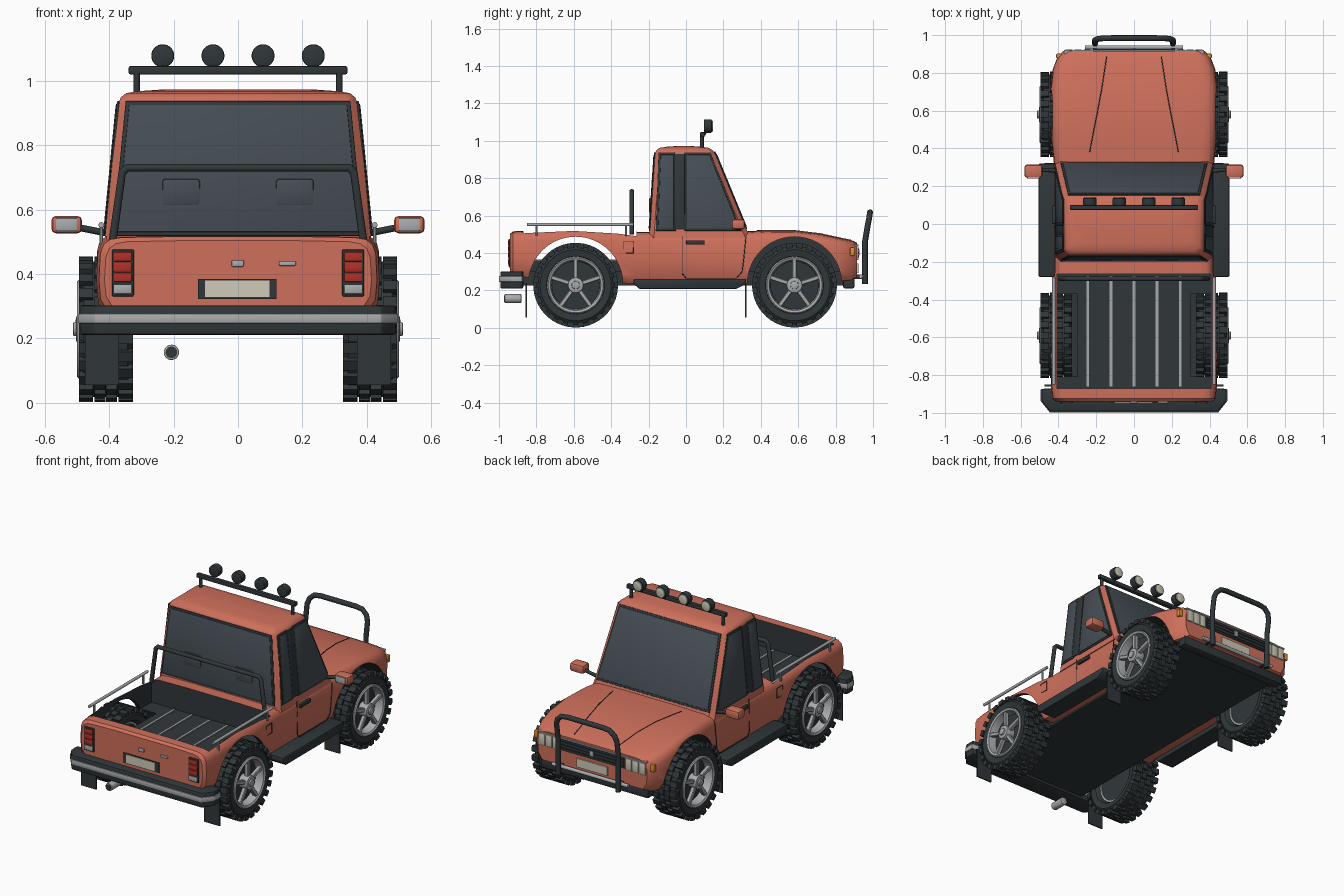
import bpy, bmesh, math
from mathutils import Vector, Matrix

if "Cube" in bpy.data.objects:
    bpy.data.objects.remove(bpy.data.objects["Cube"])

def material(name, rgb):
    m = bpy.data.materials.new(name)
    m.diffuse_color = (*rgb, 1)
    m.use_nodes = True
    m.node_tree.nodes["Principled BSDF"].inputs["Base Color"].default_value = m.diffuse_color
    return m

PAINT = material("paint", (0.62, 0.16, 0.105))
DARK = material("dark", (0.03, 0.038, 0.042))
GLASS = material("glass", (0.06, 0.075, 0.09))
METAL = material("metal", (0.4, 0.41, 0.42))
CREAM = material("cream", (0.62, 0.6, 0.48))
RED = material("red", (0.45, 0.03, 0.02))
AMBER = material("amber", (0.75, 0.3, 0.03))

def smooth(me, angle=35):
    me.shade_smooth()
    me.set_sharp_from_angle(angle=math.radians(angle))

def finish(name, bm, mat, bevel=0, seg=2):
    bmesh.ops.recalc_face_normals(bm, faces=bm.faces[:])
    if bevel:
        bmesh.ops.bevel(bm, geom=bm.edges[:], offset=bevel, segments=seg, affect='EDGES', profile=0.5)
    me = bpy.data.meshes.new(name)
    bm.to_mesh(me)
    bm.free()
    me.materials.append(mat)
    smooth(me)
    ob = bpy.data.objects.new(name, me)
    bpy.context.collection.objects.link(ob)
    return ob

def loft(name, rings, mat, bevel=0, seg=2, closed=False):
    bm = bmesh.new()
    vs = [[bm.verts.new(p) for p in r] for r in rings]
    n = len(vs[0])
    pairs = list(zip(vs, vs[1:])) + ([(vs[-1], vs[0])] if closed else [])
    for a, b in pairs:
        for i in range(n):
            bm.faces.new((a[i], a[(i + 1) % n], b[(i + 1) % n], b[i]))
    if not closed:
        bm.faces.new(vs[0])
        bm.faces.new(vs[-1])
    return finish(name, bm, mat, bevel, seg)

def box(name, lo, hi, mat, bevel=0):
    x0, x1 = sorted((lo[0], hi[0]))
    q = [(x0, lo[1]), (x1, lo[1]), (x1, hi[1]), (x0, hi[1])]
    return prism(name, q, 'z', lo[2], hi[2], mat, bevel)

def prism(name, pts, axis, lo, hi, mat, bevel=0):
    at = {'x': lambda a, b, h: (h, a, b), 'y': lambda a, b, h: (a, h, b), 'z': lambda a, b, h: (a, b, h)}[axis]
    return loft(name, [[at(a, b, h) for a, b in pts] for h in (lo, hi)], mat, bevel)

def rod(name, a, b, r, mat, bevel=0, n=24):
    a, b = Vector(a), Vector(b)
    q = (b - a).to_track_quat('Z', 'Y')
    ring = [q @ Vector((r * math.cos(t * math.tau / n), r * math.sin(t * math.tau / n), 0)) for t in range(n)]
    return loft(name, [[a + p for p in ring], [b + p for p in ring]], mat, bevel)

def lathe(name, prof, c, mat, n=48):
    # profile of (x offset, radius) spun round the wheel axle
    rings = [[(c[0] + x, c[1] + r * math.cos(k * math.tau / n), c[2] + r * math.sin(k * math.tau / n))
              for x, r in prof] for k in range(n)]
    return loft(name, rings, mat, closed=True)

def tube(name, pts, r, mat):
    cu = bpy.data.curves.new(name, 'CURVE')
    cu.dimensions = '3D'
    cu.bevel_depth = r
    cu.bevel_resolution = 3
    cu.use_fill_caps = True
    sp = cu.splines.new('POLY')
    sp.points.add(len(pts) - 1)
    for p, co in zip(sp.points, pts):
        p.co = (*co, 1)
    cu.materials.append(mat)
    ob = bpy.data.objects.new(name, cu)
    bpy.context.collection.objects.link(ob)

def slab(name, corners, mat, t, bevel=0.004):
    c = [Vector(p) for p in corners]
    n = (c[1] - c[0]).cross(c[3] - c[0]).normalized() * t
    return loft(name, [[p - n for p in c], [p + n for p in c]], mat, bevel)

# Lower body: stations of (y, half width, top z, bottom z)
ST = [(-0.94, 0.415, 0.500, 0.29), (-0.925, 0.432, 0.513, 0.28), (-0.85, 0.44, 0.515, 0.27), (-0.6, 0.443, 0.524, 0.25),
      (-0.36, 0.435, 0.515, 0.24), (-0.25, 0.422, 0.51, 0.235), (0.30, 0.422, 0.512, 0.235), (0.42, 0.435, 0.518, 0.24),
      (0.58, 0.443, 0.517, 0.25), (0.72, 0.442, 0.50, 0.25), (0.82, 0.43, 0.478, 0.25), (0.885, 0.405, 0.465, 0.255),
      (0.915, 0.375, 0.452, 0.27)]
def section(y, w, zt, zb):
    half = [(w - 0.03, zb), (w - 0.005, zb + 0.04), (w, 0.38), (w - 0.004, zt - 0.05), (w - 0.014, zt - 0.022),
            (w - 0.035, zt - 0.006), (w - 0.07, zt), (w * 0.45, zt + 0.003)]
    return [(x, y, z) for x, z in half] + [(-x, y, z) for x, z in reversed(half)]
body = loft("body", [section(*s) for s in ST], PAINT)
body.data.materials.append(DARK)
WY, WZ = (-0.59, 0.58), 0.228
cutters = [box("bed_cutter", (-0.408, -0.87, 0.36), (0.408, -0.265, 0.7), DARK)]
for y in WY:
    for s in (1, -1):
        cutters.append(rod("arch_cutter", (s * 0.30, y, 0.235), (s * 0.6, y, 0.235), 0.252, DARK, n=64))
for c in cutters:
    c.hide_render = True
    m = body.modifiers.new("cut", 'BOOLEAN')
    m.object, m.operation, m.solver, m.material_mode = c, 'DIFFERENCE', 'EXACT', 'TRANSFER'
me = bpy.data.meshes.new_from_object(body.evaluated_get(bpy.context.evaluated_depsgraph_get()))
body.modifiers.clear()
body.data = me
smooth(me)
for c in cutters:
    bpy.data.objects.remove(c)

# Bed floor strips and underside
for i in range(-2, 3):
    box("bed_strip", (i * 0.122 - 0.007, -0.86, 0.355), (i * 0.122 + 0.007, -0.275, 0.366), METAL)
box("undertray", (-0.33, -0.92, 0.225), (0.33, 0.87, 0.30), DARK)

# Cabin
def cab(z, y_in=0, x_in=0):
    t = (z - 0.5) / 0.46
    return 0.415 - 0.045 * t - x_in, -0.195 + 0.03 * t + y_in, 0.335 - 0.19 * t - y_in
rings = []
for z, ins in ((0.48, 0), (0.925, 0), (0.948, 0.006), (0.962, 0.022), (0.968, 0.06), (0.973, 0.13)):
    x, r, f = cab(z, ins, ins)
    c = 0.025
    q = [(x, r + c), (x, f - c), (x - c, f), (c - x, f), (-x, f - c), (-x, r + c), (c - x, r), (x - c, r)]
    rings.append([(a, b, z) for a, b in q])
loft("cabin", rings, PAINT)

# Windows: dark seal with glass just proud of it
def pane(name, f, grow=0.012):
    slab(name + "_seal", f(grow), DARK, 0.004, 0.003)
    slab(name, f(0), GLASS, 0.007, 0.003)
def front_or_rear(k, inset, lo, hi):
    def f(g):
        a, b = cab(lo - g), cab(hi + g)
        p = [(-a[0] + inset - g, a[k], lo - g), (a[0] - inset + g, a[k], lo - g),
             (b[0] - inset + g, b[k], hi + g), (-b[0] + inset - g, b[k], hi + g)]
        return p
    return f
pane("rear_window", front_or_rear(1, 0.035, 0.53, 0.925))
pane("windscreen", front_or_rear(2, 0.035, 0.54, 0.93))
for s in (1, -1):
    def side(y0, y1, y2, y3):
        return lambda g: [(s * cab(z)[0], y, z) for y, z in
                          ((y0 - g, 0.53 - g), (y1 + g, 0.53 - g), (y2 + g * 0.5, 0.925 + g), (y3 - g, 0.925 + g))]
    pane("quarter_window", side(-0.15, -0.065, -0.065, -0.135))
    slab("door_pillar", side(-0.055, -0.01, -0.01, -0.055)(0.005), DARK, 0.006)
    pane("door_window", side(0.005, 0.285, 0.125, 0.005))
    box("headrest", (s * 0.118, -0.197, 0.612), (s * 0.235, -0.17, 0.695), GLASS, 0.008)

# Mirrors, doors, steps, bed rails, mudflaps
for s in (1, -1):
    box("mirror", (s * 0.485, 0.245, 0.526), (s * 0.58, 0.315, 0.58), PAINT, 0.014)
    box("mirror_glass", (s * 0.50, 0.241, 0.533), (s * 0.566, 0.25, 0.573), METAL, 0.003)
    tube("mirror_arm", [(s * 0.40, 0.28, 0.525), (s * 0.45, 0.285, 0.535), (s * 0.50, 0.285, 0.545)], 0.011, DARK)
    tube("door_seam", [(s * 0.418, -0.02, 0.49), (s * 0.421, -0.02, 0.29), (s * 0.418, 0.0, 0.265),
                       (s * 0.418, 0.27, 0.265), (s * 0.422, 0.30, 0.3), (s * 0.423, 0.31, 0.38), (s * 0.421, 0.32, 0.48)], 0.0025, DARK)
    box("door_handle", (s * 0.41, 0.0, 0.445), (s * 0.432, 0.1, 0.468), DARK, 0.005)
    tube("fuel_flap", [(s * 0.428, y, z) for y, z in ((-0.28, 0.4), (-0.28, 0.46), (-0.335, 0.46), (-0.335, 0.4), (-0.28, 0.4))], 0.0025, DARK)
    st = [(-0.28, 0.235), (-0.25, 0.208), (0.27, 0.208), (0.32, 0.235), (0.32, 0.262), (-0.28, 0.262)]
    x0, x1 = sorted((s * 0.39, s * 0.505))
    prism("side_step", st, 'x', x0, x1, DARK, 0.006)
    tube("bed_rail", [(s * 0.425, -0.85, 0.552), (s * 0.425, -0.28, 0.552)], 0.009, METAL)
    for y in (-0.80, -0.32):
        rod("rail_post", (s * 0.425, y, 0.49), (s * 0.425, y, 0.55), 0.006, METAL, n=10)
    for y in (-0.855, 0.32):
        box("mudflap", (s * 0.37, y - 0.004, 0.055), (s * 0.475, y + 0.004, 0.24), DARK)
    tube("hood_seam", [(s * x, y, z + 0.003) for x, y, z in ((0.235, 0.38, 0.517), (0.216, 0.48, 0.518), (0.196, 0.58, 0.517),
                      (0.17, 0.72, 0.5), (0.155, 0.82, 0.478), (0.145, 0.885, 0.465))], 0.0025, DARK)

# Bed roll bar
tube("roll_bar", [(-0.39, -0.29, 0.50), (-0.36, -0.29, 0.715), (-0.345, -0.29, 0.73), (0.345, -0.29, 0.73),
                  (0.36, -0.29, 0.715), (0.39, -0.29, 0.50)], 0.013, DARK)

# Roof light bar
box("roof_bar", (-0.34, 0.075, 1.02), (0.34, 0.1, 1.046), DARK, 0.005)
for s in (1, -1):
    rod("roof_bar_post", (s * 0.315, 0.085, 0.95), (s * 0.315, 0.085, 1.03), 0.010, DARK, n=12)
    for x in (0.078, 0.234):
        rod("roof_lamp", (s * x, 0.095, 1.078), (s * x, 0.138, 1.078), 0.036, DARK, 0.006)
        rod("roof_lamp_lens", (s * x, 0.13, 1.078), (s * x, 0.144, 1.078), 0.03, CREAM, 0.003)
        rod("roof_lamp_stem", (s * x, 0.095, 1.03), (s * x, 0.11, 1.06), 0.008, DARK, n=10)

# Rear bumper, lights, plate, exhaust
def bumper(e):
    h = [(0.46, -0.87), (0.49 + e, -0.875), (0.49 + e, -0.935), (0.445, -0.993 - e)]
    return h + [(-x, y) for x, y in reversed(h)]
prism("rear_bumper", bumper(0), 'z', 0.21, 0.302, DARK, 0.008)
prism("rear_bumper_strip", bumper(0.006), 'z', 0.246, 0.276, METAL, 0.003)
for s in (1, -1):
    box("tail_light_frame", (s * 0.324, -0.948, 0.33), (s * 0.392, -0.92, 0.476), DARK, 0.004)
    for z in (0.375, 0.407, 0.439):
        box("tail_light", (s * 0.33, -0.953, z), (s * 0.386, -0.93, z + 0.029), RED, 0.003)
    box("reverse_light", (s * 0.33, -0.953, 0.338), (s * 0.386, -0.93, 0.366), METAL, 0.003)
box("rear_plate_frame", (-0.125, -0.946, 0.322), (0.12, -0.93, 0.384), DARK)
box("rear_plate", (-0.103, -0.95, 0.328), (0.098, -0.93, 0.38), CREAM)
box("tailgate_latch", (-0.02, -0.95, 0.422), (0.018, -0.93, 0.442), METAL, 0.004)
box("tailgate_handle", (0.127, -0.95, 0.425), (0.18, -0.93, 0.439), METAL, 0.004)
rod("exhaust", (-0.207, -0.97, 0.156), (-0.207, -0.88, 0.156), 0.024, METAL, 0.004)
rod("exhaust_bore", (-0.207, -0.972, 0.156), (-0.207, -0.94, 0.156), 0.018, DARK)

# Front grille, headlights, bumper and bull bar
box("grille", (-0.22, 0.9, 0.365), (0.22, 0.921, 0.435), DARK, 0.003)
for z in (0.38, 0.4, 0.42):
    box("grille_slat", (-0.215, 0.91, z - 0.004), (0.215, 0.926, z + 0.004), DARK)
box("grille_badge", (-0.013, 0.91, 0.385), (0.013, 0.928, 0.418), METAL, 0.003)
box("nose_trim", (-0.37, 0.9, 0.437), (0.37, 0.921, 0.445), METAL)
for s in (1, -1):
    for x in (0.228, 0.275, 0.322):
        box("headlight", (s * x, 0.895, 0.362), (s * (x + 0.043), 0.923, 0.435), CREAM, 0.004)
    box("turn_signal", (s * 0.385, 0.878, 0.385), (s * 0.412, 0.902, 0.43), AMBER, 0.005)
box("front_plate", (-0.105, 0.9, 0.292), (0.105, 0.923, 0.345), CREAM)
box("front_bumper", (-0.37, 0.84, 0.21), (0.37, 0.9, 0.275), DARK, 0.01)
rod("front_crossbar", (-0.26, 0.935, 0.275), (0.26, 0.935, 0.275), 0.011, METAL)
half = [(0.205, 0.957, 0.235), (0.207, 0.957, 0.46), (0.207, 0.972, 0.55), (0.195, 0.979, 0.585), (0.165, 0.983, 0.612), (0.12, 0.984, 0.618)]
tube("bull_bar", half + [(-x, y, z) for x, y, z in reversed(half)], 0.0155, DARK)
for s in (1, -1):
    box("bull_bar_bracket", (s * 0.195, 0.87, 0.262), (s * 0.217, 0.955, 0.285), DARK)

# Wheels: tyre, lugs, rim, spokes, hub
TYRE = [(-.055, .14), (-.078, .155), (-.084, .19), (-.068, .211), (.068, .211), (.084, .19), (.078, .155), (.055, .14)]
RIM = [(-.055, .142), (.07, .15), (.084, .153), (.09, .147), (.084, .135), (.05, .128), (-.055, .128)]
for y in WY:
    for s in (1, -1):
        c = Vector((s * 0.411, y, WZ))
        lathe("tyre", [(s * a, r) for a, r in TYRE], c, DARK)
        lathe("rim", [(s * a, r) for a, r in RIM], c, METAL)
        rod("wheel_disc", c + Vector((-s * .05, 0, 0)), c + Vector((s * .035, 0, 0)), 0.135, DARK, n=40)
        rod("hub", c + Vector((s * .03, 0, 0)), c + Vector((s * .092, 0, 0)), 0.042, METAL, 0.005)
        rod("hub_cap", c + Vector((s * .08, 0, 0)), c + Vector((s * .102, 0, 0)), 0.022, METAL, 0.005)
        bm, sp = bmesh.new(), bmesh.new()
        for k in range(24):
            for x, off, w in ((-.062, 0, .044), (-.018, .5, .034), (.018, 0, .034), (.062, .5, .044)):
                R = Matrix.Translation(c) @ Matrix.Rotation((k + off) * math.tau / 24, 4, 'X')
                bmesh.ops.create_cube(bm, size=1, matrix=R @ Matrix.Translation((x, 0, .213)) @ Matrix.Diagonal((w, .034, .026, 1)))
        for k in range(5):
            R = Matrix.Translation(c) @ Matrix.Rotation(k * math.tau / 5, 4, 'X')
            bmesh.ops.create_cube(sp, size=1, matrix=R @ Matrix.Translation((s * .066, 0, .085)) @ Matrix.Diagonal((.026, .024, .11, 1)))
        finish("tyre_lugs", bm, DARK)
        finish("spokes", sp, METAL, 0.004, 1)
